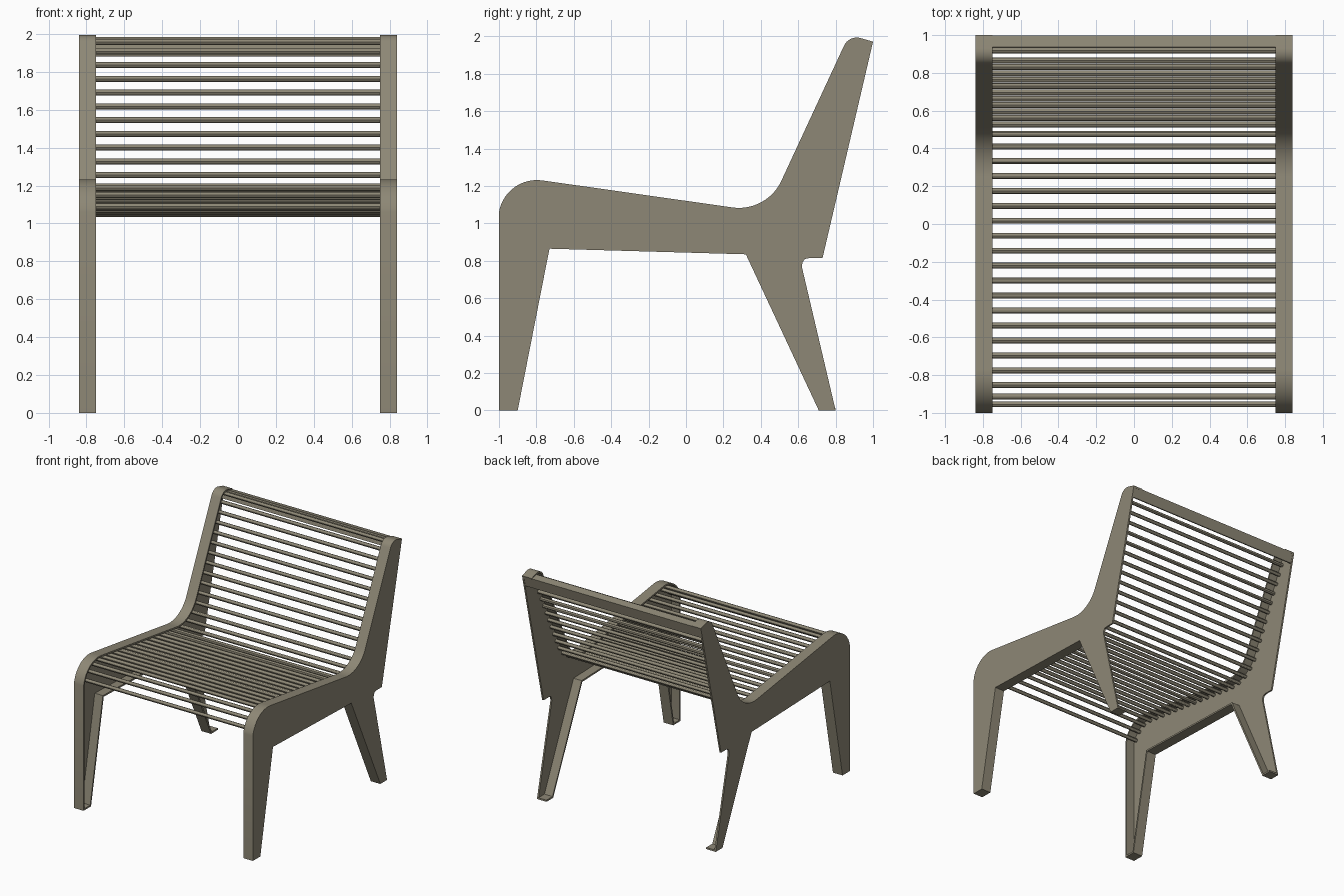
import bpy, bmesh, math
from mathutils import Vector, Matrix

if "Cube" in bpy.data.objects:
    bpy.data.objects.remove(bpy.data.objects["Cube"])

mat = bpy.data.materials.new("warm grey paint")
mat.diffuse_color = (0.27, 0.245, 0.18, 1)
mat.use_nodes = True
mat.node_tree.nodes["Principled BSDF"].inputs["Base Color"].default_value = mat.diffuse_color
T = 0.014                      # sheet thickness
X_IN, X_OUT = 0.75, 0.84       # side frame extents


def arc(cy, cz, r, a0, a1, n):
    return [(cy + r * math.cos(math.radians(a0 + (a1 - a0) * i / n)),
             cz + r * math.sin(math.radians(a0 + (a1 - a0) * i / n))) for i in range(n + 1)]


def finish(name, bm):
    bmesh.ops.recalc_face_normals(bm, faces=bm.faces)
    me = bpy.data.meshes.new(name)
    bm.to_mesh(me)
    bm.free()
    me.materials.append(mat)
    ob = bpy.data.objects.new(name, me)
    bpy.context.collection.objects.link(ob)
    bpy.ops.object.select_all(action='DESELECT')
    ob.select_set(True)
    bpy.context.view_layer.objects.active = ob
    bpy.ops.object.shade_smooth_by_angle(angle=math.radians(30))
    return ob


def extrude_x(name, profile, x0, x1, mirror=False):
    """Extrude a (y, z) profile along x."""
    bm = bmesh.new()
    face = bm.faces.new([bm.verts.new((x0, y, z)) for y, z in profile])
    ext = bmesh.ops.extrude_face_region(bm, geom=[face], use_keep_orig=True)
    vs = [g for g in ext["geom"] if isinstance(g, bmesh.types.BMVert)]
    bmesh.ops.translate(bm, verts=vs, vec=(x1 - x0, 0, 0))
    ob = finish(name, bm)
    if mirror:
        ob.modifiers.new("mirror", 'MIRROR').use_axis[0] = True
    return ob


def inset_path(path, d):
    """Offset an open path to its right side with mitred corners."""
    pts = [Vector(p) for p in path]
    norms = []
    for a, b in zip(pts, pts[1:]):
        t = (b - a).normalized()
        norms.append(Vector((t.y, -t.x)))
    out = []
    for i, p in enumerate(pts):
        n0, n1 = norms[max(i - 1, 0)], norms[min(i, len(norms) - 1)]
        m = (n0 + n1).normalized()
        out.append(tuple(p + m * (d / max(m.dot(n0), 0.3))))
    return out


def top_curve(off):
    """Seat and backrest line, offset inward, from seat front to the crest."""
    return (arc(0.283, 1.333, 0.25 + off, -97.5, -24.5, 14)
            + arc(0.913, 1.919, 0.075 - off, 155.5, 76, 8))


# Side frame outline: edges carrying a flange, then the open rear edges
flanged = ([(0.80, 0), (0.71, 0), (0.32, 0.835), (-0.73, 0.865), (-0.90, 0), (-1, 0), (-1, 1.06)]
           + arc(-0.797, 1.026, 0.206, 165, 82.5, 12) + top_curve(0) + [(1.0, 1.972)])
open_rear = [(0.73, 0.815), (0.66, 0.815), (0.635, 0.81), (0.622, 0.79), (0.62, 0.765)]

extrude_x("side_panels", flanged + open_rear, X_OUT - T, X_OUT, True)
extrude_x("side_flanges", flanged + inset_path(flanged, T)[::-1], X_IN, X_OUT - T, True)

# Top rail: folded strip along the top and back of the backrest
rail = [(0.937, 1.983), (0.997, 1.968), (0.976, 1.88)]
extrude_x("top_rail", rail + inset_path(rail, T)[::-1], -X_OUT + T, X_OUT - T)

# Slats: three around the front curve, the rest evenly along seat and back
OFF, PITCH = 0.036, 0.08
centres = [Vector(arc(-0.797, 1.026, 0.206 - OFF, a, a, 1)[0]) for a in (158, 133, 109)]
path = [Vector((-0.775, 1.231 - OFF))] + [Vector(p) for p in top_curve(OFF)]
left = 0.0
for a, b in zip(path, path[1:]):
    seg = (b - a).length
    while left <= seg:
        centres.append(a.lerp(b, left / seg))
        left += PITCH
    left -= seg

bm = bmesh.new()
for c in centres:
    bmesh.ops.create_cone(bm, cap_ends=True, segments=12, radius1=0.0155, radius2=0.0155,
                          depth=2 * (X_OUT - T),
                          matrix=Matrix.Translation((0, c.x, c.y)) @ Matrix.Rotation(math.pi / 2, 4, 'Y'))
finish("slats", bm)
